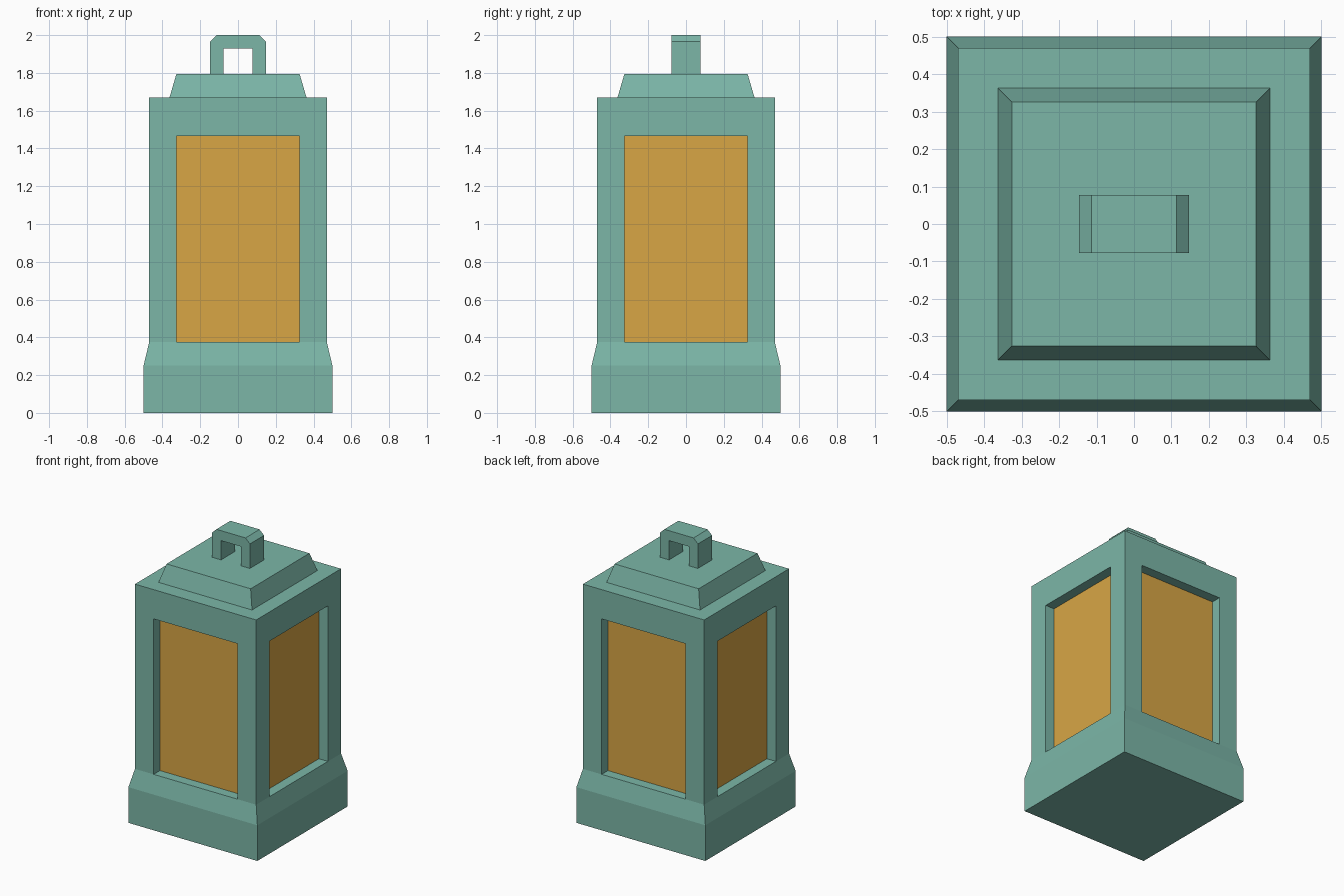
import bpy, bmesh
from math import pi
from mathutils import Matrix, Vector

if "Cube" in bpy.data.objects:
    bpy.data.objects.remove(bpy.data.objects["Cube"])


def material(name, colour):
    m = bpy.data.materials.new(name)
    m.diffuse_color = (*colour, 1)
    m.use_nodes = True
    m.node_tree.nodes["Principled BSDF"].inputs["Base Color"].default_value = m.diffuse_color
    return m


METAL = material("green_metal", (0.20, 0.47, 0.39))
AMBER = material("amber_glass", (0.69, 0.38, 0.06))


def finish(name, bm, mat):
    bmesh.ops.remove_doubles(bm, verts=bm.verts, dist=1e-4)
    mesh = bpy.data.meshes.new(name)
    bm.to_mesh(mesh)
    bm.free()
    mesh.materials.append(mat)
    ob = bpy.data.objects.new(name, mesh)
    bpy.context.collection.objects.link(ob)
    return ob


def face(bm, pts):
    return bm.faces.new([bm.verts.new(p) for p in pts])


def square(bm, h, z, up=True):
    pts = [(-h, -h, z), (h, -h, z), (h, h, z), (-h, h, z)]
    face(bm, pts if up else pts[::-1])


def four_sides(bm, faces):
    """Repeat front-facing polygons on all four sides."""
    for k in range(4):
        rot = Matrix.Rotation(k * pi / 2, 3, 'Z')
        for pts in faces:
            face(bm, [rot @ Vector(p) for p in pts])


B, H = 0.50, 0.47            # plinth and body half widths
W, P = 0.325, 0.40           # window half width, pane distance from centre
Z1, Z2, Z3, Z4 = 0.25, 0.375, 1.465, 1.67


def front(y, pts):
    return [(x, -y, z) for x, z in pts]


# Body: plinth, sloped shoulder and window frames with recessed reveals
taper = [(-B, -B, Z1), (B, -B, Z1)] + front(H, [(H, Z2), (W, Z2), (-W, Z2), (-H, Z2)])
sides = [
    front(B, [(-B, 0), (B, 0), (B, Z1), (-B, Z1)]),
    taper,
    front(H, [(-H, Z2), (-W, Z2), (-W, Z3), (-H, Z3)]),
    front(H, [(W, Z2), (H, Z2), (H, Z3), (W, Z3)]),
    front(H, [(-H, Z3), (-W, Z3), (W, Z3), (H, Z3), (H, Z4), (-H, Z4)]),
]
opening = [(-W, Z2), (W, Z2), (W, Z3), (-W, Z3)]
for i in range(4):
    (xa, za), (xb, zb) = opening[i], opening[(i + 1) % 4]
    sides.append([(xa, -H, za), (xb, -H, zb), (xb, -P, zb), (xa, -P, za)])
bm = bmesh.new()
four_sides(bm, sides)
square(bm, B, 0, up=False)
square(bm, H, Z4)
finish("lantern_body", bm, METAL)

# Glass panes
bm = bmesh.new()
four_sides(bm, [front(P, opening)])
finish("window_panes", bm, AMBER)

# Sloped roof cap
C, T, Z5 = 0.3625, 0.326, 1.795
bm = bmesh.new()
four_sides(bm, [[(-C, -C, Z4), (C, -C, Z4), (T, -T, Z5), (-T, -T, Z5)]])
square(bm, C, Z4, up=False)
square(bm, T, Z5)
finish("roof_cap", bm, METAL)

# Handle: chamfered arch profile extruded front to back
half = [(0.077, 1.93), (0.077, Z5), (0.147, Z5), (0.147, 1.967), (0.113, 2.0)]
arch = half + [(-x, z) for x, z in reversed(half)]
bm = bmesh.new()
f = face(bm, front(0.078, arch))
ret = bmesh.ops.extrude_face_region(bm, geom=[f], use_keep_orig=True)
moved = [v for v in ret["geom"] if isinstance(v, bmesh.types.BMVert)]
bmesh.ops.translate(bm, verts=moved, vec=(0, 0.156, 0))
bmesh.ops.recalc_face_normals(bm, faces=bm.faces)
finish("handle", bm, METAL)
